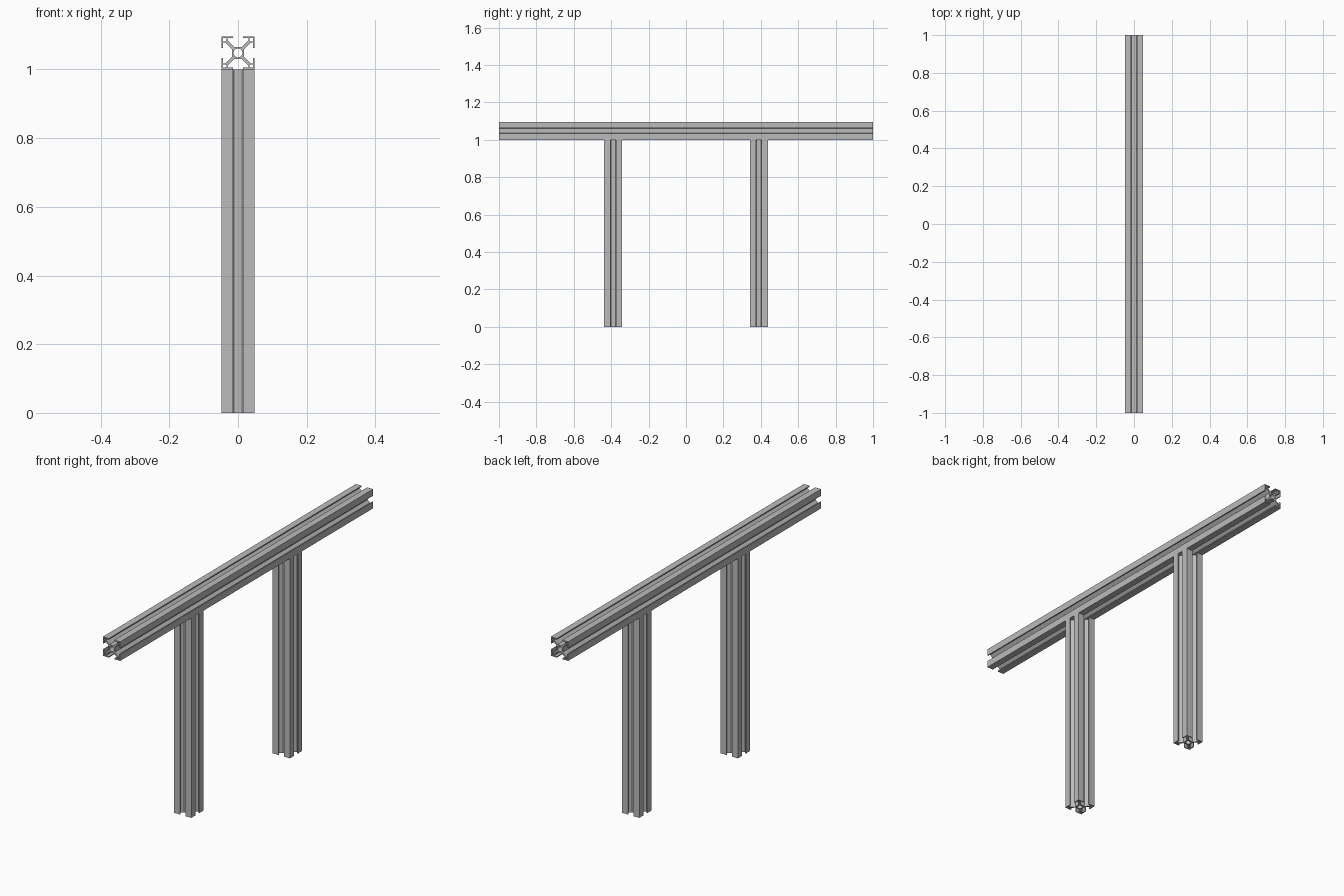
import bpy
from math import pi, sin, cos
from mathutils import Matrix

cube = bpy.data.objects.get("Cube")
if cube:
    bpy.data.objects.remove(cube, do_unlink=True)

aluminium = bpy.data.materials.new("aluminium_grey")
aluminium.use_nodes = True
GREY = (0.5, 0.5, 0.5, 1)
aluminium.diffuse_color = GREY
aluminium.node_tree.nodes["Principled BSDF"].inputs["Base Color"].default_value = GREY

HALF = 0.048      # half width of the extrusion
SLOT = 0.015      # half width of the slot opening
WALL = 0.005      # lip thickness
HUB = 0.018       # half width of the central hub
BOX = 0.03        # inner edge of the corner box
WEB = 0.006       # offset of the diagonal web sides


def turn(points, quarter):
    for _ in range(quarter):
        points = [(-y, x) for x, y in points]
    return points


def section_loops():
    """Slotted outline, central bore and four hollow corners."""
    eighth = [(HUB, HUB - WEB), (BOX + WEB, BOX), (HALF - WALL, BOX),
              (HALF - WALL, SLOT), (HALF, SLOT)]
    quarter = eighth + [(HALF, HALF)] + [(y, x) for x, y in reversed(eighth)]
    lo, hi = BOX + 0.004, HALF - WALL
    hollow = [(lo, lo), (hi, lo), (hi, hi), (lo, hi)]
    outline, hollows = [], []
    for q in range(4):
        outline += turn(quarter, q)
        hollows.append(turn(hollow, q))
    bore = [(0.013 * cos(i * pi / 8), 0.013 * sin(i * pi / 8)) for i in range(16)]
    return [outline, bore] + hollows


def extrusion(name, length, matrix):
    """Extrude the section along local z, centred on the origin."""
    curve = bpy.data.curves.new(name + "_section", "CURVE")
    curve.dimensions = "2D"
    curve.fill_mode = "BOTH"
    curve.extrude = length / 2
    for loop in section_loops():
        spline = curve.splines.new("POLY")
        spline.points.add(len(loop) - 1)
        for point, (x, y) in zip(spline.points, loop):
            point.co = (x, y, 0, 1)
        spline.use_cyclic_u = True
    source = bpy.data.objects.new(name + "_source", curve)
    bpy.context.collection.objects.link(source)
    mesh = bpy.data.meshes.new_from_object(
        source.evaluated_get(bpy.context.evaluated_depsgraph_get()))
    bpy.data.objects.remove(source, do_unlink=True)
    mesh.materials.clear()
    mesh.materials.append(aluminium)
    for face in mesh.polygons:
        face.use_smooth = False
        face.material_index = 0
    mesh.transform(matrix)
    part = bpy.data.objects.new(name, mesh)
    bpy.context.collection.objects.link(part)


# Horizontal rail on top of two upright posts
extrusion("top_rail", 2, Matrix.Translation((0, 0, 1 + HALF)) @ Matrix.Rotation(pi / 2, 4, "X"))
for name, y in (("front_post", -0.39), ("back_post", 0.39)):
    extrusion(name, 1, Matrix.Translation((0, y, 0.5)))
